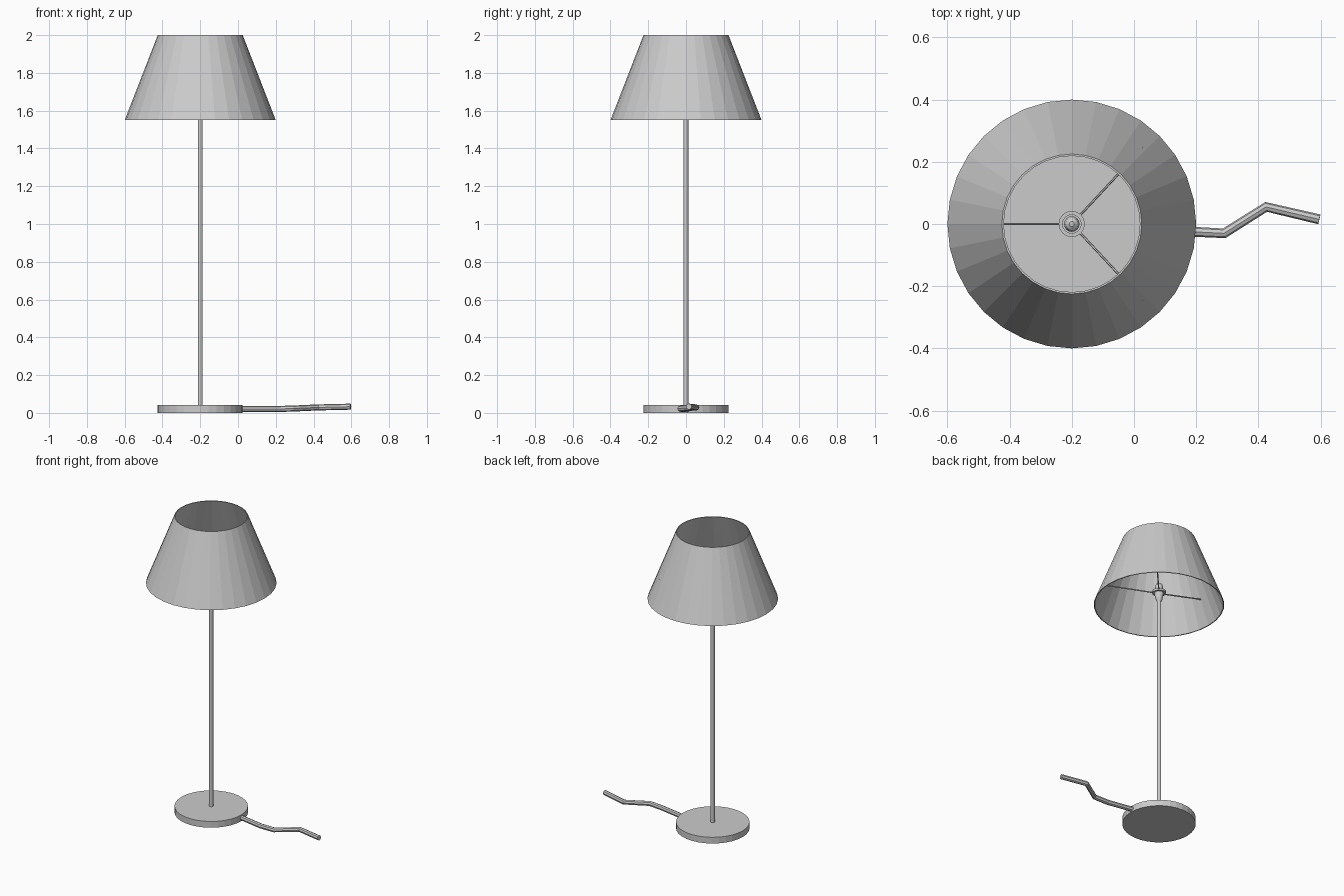
import bpy, bmesh
from math import cos, sin, pi, radians
from mathutils import Vector

if "Cube" in bpy.data.objects:
    bpy.data.objects.remove(bpy.data.objects["Cube"])

CX = -0.2  # lamp axis


def lathe(name, profile, sides, closed=False):
    """Spin (radius, z) points round the lamp axis; ends capped unless closed."""
    bm = bmesh.new()
    rings = [[bm.verts.new((CX + r * cos(2 * pi * i / sides), r * sin(2 * pi * i / sides), z))
              for i in range(sides)] for r, z in profile]
    pairs = list(zip(rings, rings[1:]))
    if closed:
        pairs.append((rings[-1], rings[0]))
    else:
        bm.faces.new(rings[0])
        bm.faces.new(rings[-1])
    for a, b in pairs:
        for i in range(sides):
            j = (i + 1) % sides
            bm.faces.new((a[i], a[j], b[j], b[i]))
    bmesh.ops.recalc_face_normals(bm, faces=bm.faces)
    me = bpy.data.meshes.new(name)
    bm.to_mesh(me)
    bm.free()
    ob = bpy.data.objects.new(name, me)
    bpy.context.collection.objects.link(ob)
    return ob


def tube(name, points, radius, resolution):
    """Round tube along a polyline."""
    cu = bpy.data.curves.new(name, 'CURVE')
    cu.dimensions = '3D'
    cu.bevel_depth = radius
    cu.bevel_resolution = resolution
    cu.use_fill_caps = True
    sp = cu.splines.new('POLY')
    sp.points.add(len(points) - 1)
    for p, co in zip(sp.points, points):
        p.co = (*co, 1)
    sp.use_smooth = False
    ob = bpy.data.objects.new(name, cu)
    bpy.context.collection.objects.link(ob)
    return ob


# Base and pole
lathe("base", [(0.225, 0), (0.225, 0.042)], 32)
lathe("pole", [(0.013, 0.04), (0.013, 1.59)], 12)

# Thin open shade
lathe("shade", [(0.4, 1.55), (0.225, 2.0), (0.219, 2.0), (0.394, 1.55)], 32, closed=True)

# Socket cup, holder ring and bulb
lathe("socket", [(0.013, 1.57), (0.022, 1.59), (0.03, 1.635), (0.025, 1.635), (0.018, 1.60)], 16)
lathe("holder_ring", [(0.042, 1.63), (0.042, 1.645), (0.03, 1.645), (0.03, 1.63)], 16, closed=True)
lathe("bulb", [(0.015, 1.60), (0.019, 1.63), (0.025, 1.66), (0.025, 1.675),
               (0.019, 1.692), (0.008, 1.70)], 16)

# Spokes rising from the ring to the shade
for k, deg in enumerate((180, 47, -47)):
    d = Vector((cos(radians(deg)), sin(radians(deg)), 0))
    tube(f"spoke_{k + 1}", [Vector((CX, 0, 1.638)) + d * 0.036,
                            Vector((CX, 0, 1.712)) + d * 0.336], 0.004, 1)

# Power cord trailing from the base
tube("cord", [(0.0, 0.01, 0.02), (0.19, -0.025, 0.02), (0.29, -0.03, 0.023),
              (0.425, 0.055, 0.029), (0.596, 0.015, 0.033)], 0.016, 2)
